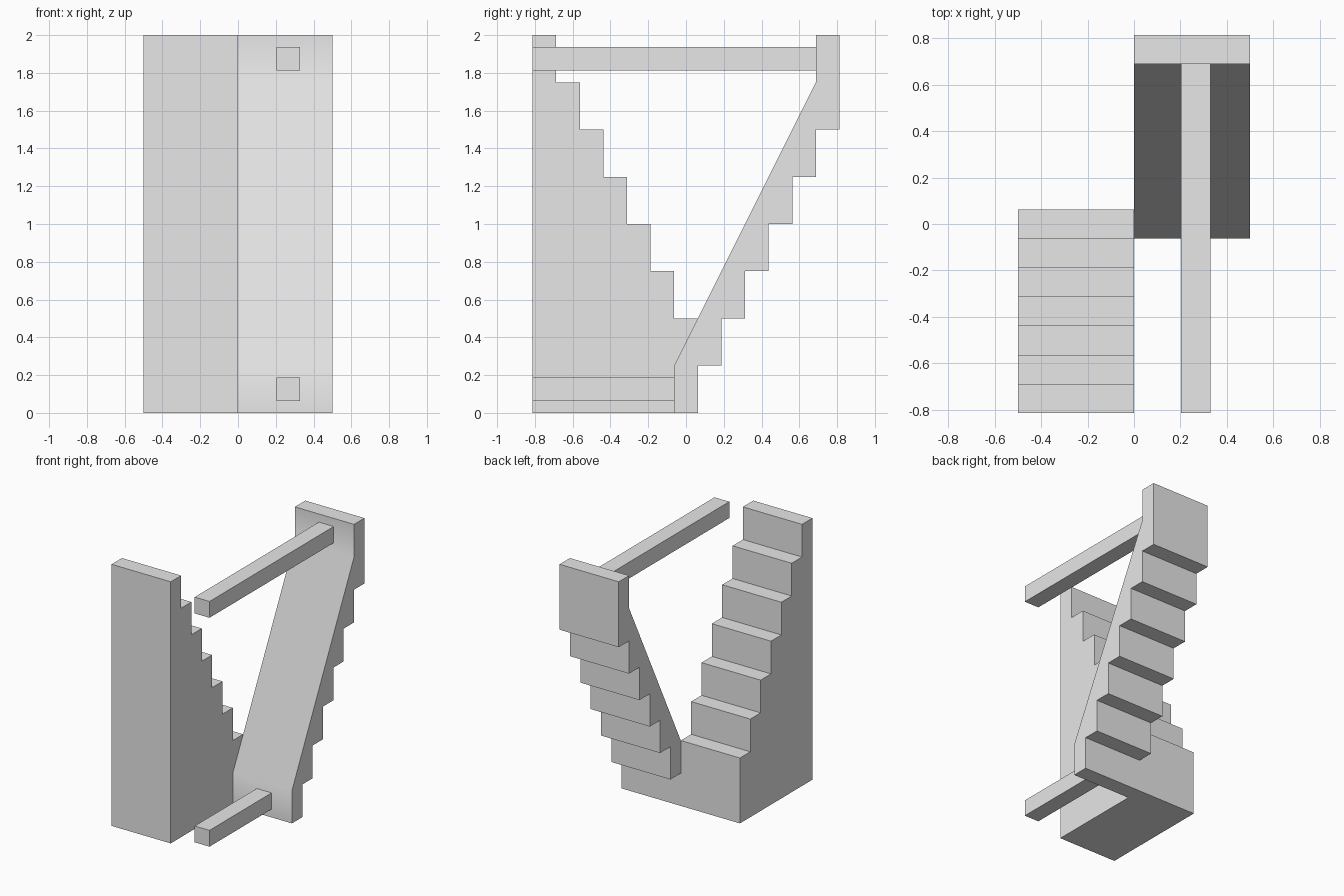
import bpy, bmesh, math

cube = bpy.data.objects.get("Cube")
if cube:
    bpy.data.objects.remove(cube, do_unlink=True)

STEPS = 7          # steps per flight
RISE = 0.25        # step height
TREAD = 0.125      # step depth
WIDTH = 0.5
HALF = 6.5 * TREAD  # half of the overall depth

grey = bpy.data.materials.new("plain grey")
grey.use_nodes = True
grey.diffuse_color = (0.8, 0.8, 0.8, 1)
grey.node_tree.nodes["Principled BSDF"].inputs["Base Color"].default_value = (0.8, 0.8, 0.8, 1)


def extrude_profile(name, profile, x0, x1):
    """Solid made by sweeping a (y, z) profile from x0 to x1."""
    bm = bmesh.new()
    face = bm.faces.new([bm.verts.new((x0, y, z)) for y, z in profile])
    swept = bmesh.ops.extrude_face_region(bm, geom=[face])["geom"]
    moved = [v for v in swept if isinstance(v, bmesh.types.BMVert)]
    bmesh.ops.translate(bm, verts=moved, vec=(x1 - x0, 0, 0))
    bmesh.ops.recalc_face_normals(bm, faces=bm.faces)
    mesh = bpy.data.meshes.new(name)
    bm.to_mesh(mesh)
    bm.free()
    mesh.materials.append(grey)
    obj = bpy.data.objects.new(name, mesh)
    bpy.context.collection.objects.link(obj)
    return obj


def bar(name, y0, y1, z0):
    z1 = z0 + TREAD
    return extrude_profile(name, [(y0, z0), (y1, z0), (y1, z1), (y0, z1)], 0.203, 0.328)


# Solid flight: full-height front wall stepping down towards the back
profile = [(TREAD / 2, 0), (-HALF, 0)]
for i in range(STEPS):
    top = 2 - i * RISE
    y = -HALF + i * TREAD
    profile += [(y, top), (y + TREAD, top)]
extrude_profile("solid_stairs", profile, -WIDTH, 0)

# Leaning flight: smooth ramp in front, inverted steps behind
low = -TREAD / 2
high = HALF - TREAD
profile = [(low, 0), (low, RISE), (high, 2 - RISE), (high, 2), (HALF, 2)]
for i in range(STEPS - 1):
    under = 1.5 - i * RISE
    y = HALF - i * TREAD
    profile += [(y, under), (y - TREAD, under)]
profile.append((TREAD / 2, 0))
ramp = extrude_profile("leaning_stairs", profile, 0, WIDTH)
bpy.ops.object.select_all(action="DESELECT")
ramp.select_set(True)
bpy.context.view_layer.objects.active = ramp
bpy.ops.object.shade_smooth_by_angle(angle=math.radians(30))

# Square bars reaching forward from the ramp
bar("upper_bar", -HALF, high, 2 - 1.5 * TREAD)
bar("lower_bar", -HALF, low, TREAD / 2)
